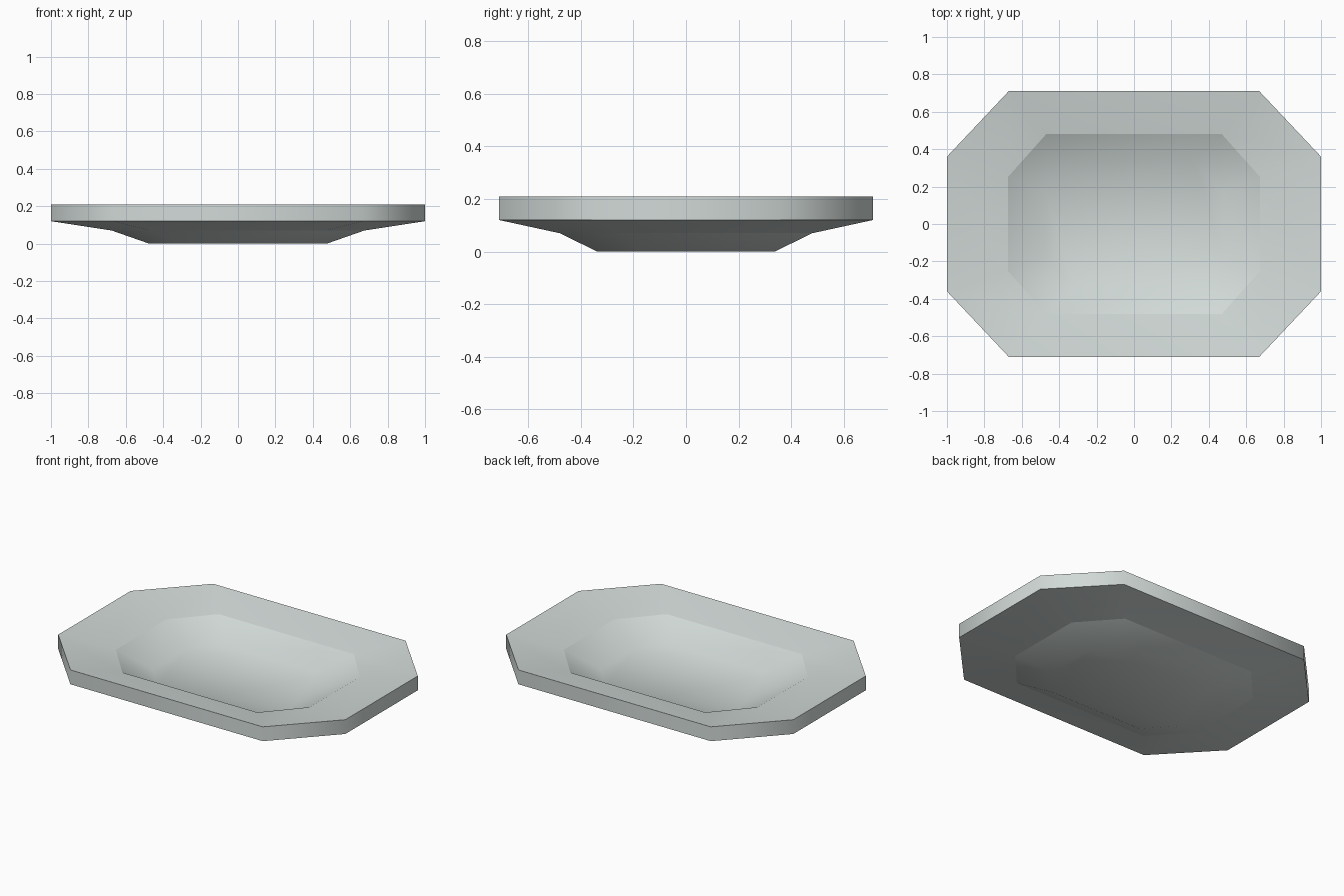
import bpy, bmesh

if "Cube" in bpy.data.objects:
    bpy.data.objects.remove(bpy.data.objects["Cube"])

# Single pale grey-green glaze
mat = bpy.data.materials.new("pale_grey_green")
mat.diffuse_color = (0.64, 0.70, 0.685, 1)
mat.use_nodes = True
mat.node_tree.nodes["Principled BSDF"].inputs["Base Color"].default_value = mat.diffuse_color


def octagon(bm, hx, hy, cx, cy, z):
    """Ring of a chamfered rectangle: half sizes hx, hy; corner points at cx, cy."""
    pts = [(cx, -hy), (hx, -cy), (hx, cy), (cx, hy),
           (-cx, hy), (-hx, cy), (-hx, -cy), (-cx, -hy)]
    return [bm.verts.new((x, y, z)) for x, y in pts]


# Tray profile: base, shoulder, rim; upper skin is the same shape, well cut deeper
base = (0.475, 0.337, 0.32, 0.17)
shoulder = (0.675, 0.48, 0.47, 0.25)
rim = (1.0, 0.71, 0.67, 0.36)
T = 0.09
FLOOR = 0.06
profile = [(base, 0.0), (shoulder, 0.07), (rim, 0.12),
           (rim, 0.12 + T), (shoulder, 0.07 + T), (base, FLOOR)]

bm = bmesh.new()
rings = [octagon(bm, *shape, z) for shape, z in profile]
for a, b in zip(rings, rings[1:]):
    for i in range(8):
        j = (i + 1) % 8
        bm.faces.new((a[i], a[j], b[j], b[i]))
bm.faces.new(rings[0][::-1])
bm.faces.new(rings[-1])
bmesh.ops.recalc_face_normals(bm, faces=bm.faces)

# Crisp shoulder and rim edges; soft shading within flange, well and side wall
crisp = [e for r in rings[1:5] for e in bm.edges if all(v in r for v in e.verts)]
bmesh.ops.split_edges(bm, edges=crisp)
for f in bm.faces:
    f.smooth = True

mesh = bpy.data.meshes.new("tray")
bm.to_mesh(mesh)
bm.free()
tray = bpy.data.objects.new("tray", mesh)
bpy.context.collection.objects.link(tray)
mesh.materials.append(mat)
